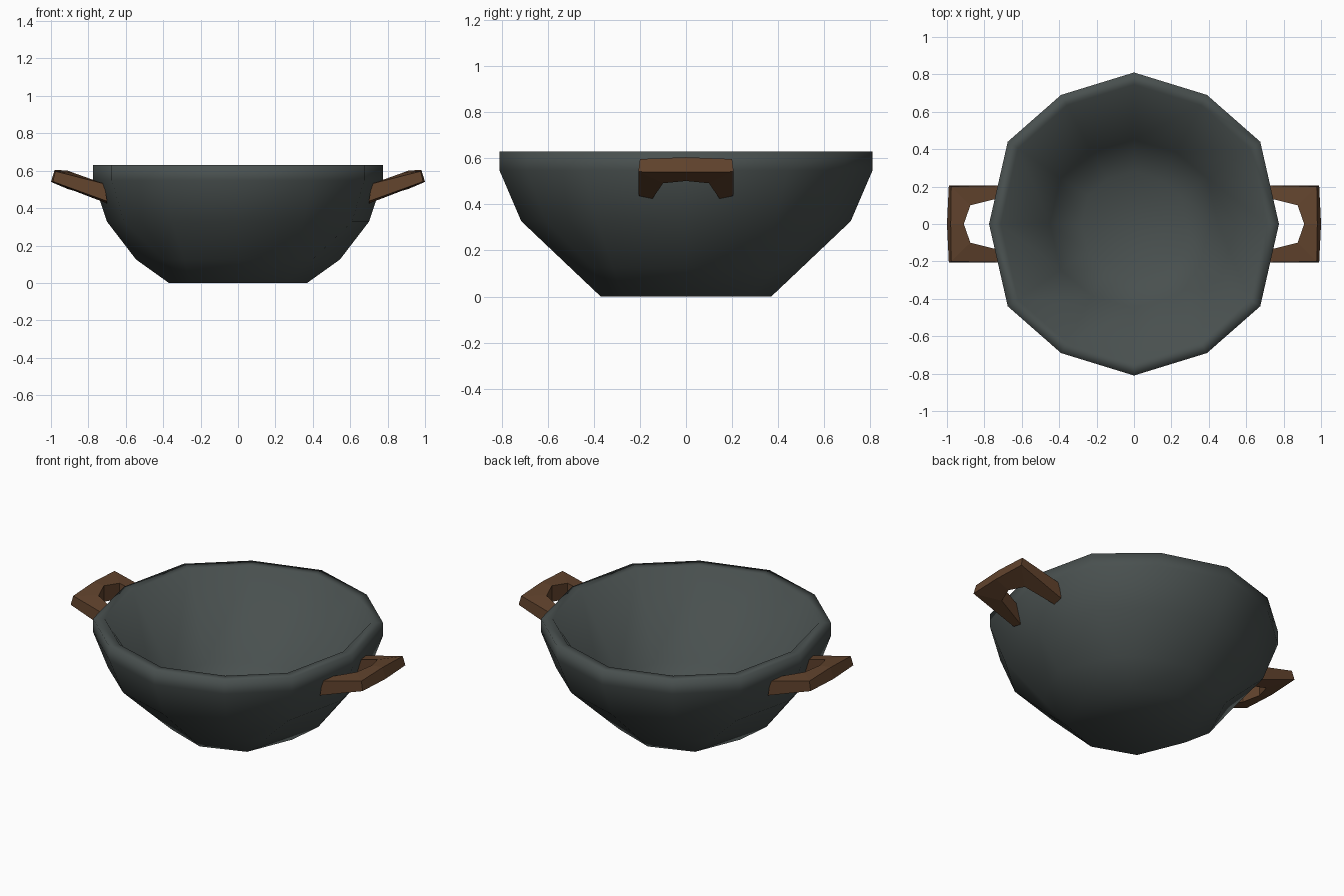
import bpy, bmesh, math

if "Cube" in bpy.data.objects:
    bpy.data.objects.remove(bpy.data.objects["Cube"])


def material(name, rgb):
    m = bpy.data.materials.new(name)
    m.diffuse_color = (*rgb, 1)
    m.use_nodes = True
    m.node_tree.nodes["Principled BSDF"].inputs["Base Color"].default_value = m.diffuse_color
    return m


iron = material("dark iron", (0.066, 0.080, 0.078))
wood = material("brown wood", (0.12, 0.056, 0.026))


def finish(bm, name, mat, angle=None):
    bmesh.ops.remove_doubles(bm, verts=bm.verts, dist=0.0005)
    bmesh.ops.recalc_face_normals(bm, faces=bm.faces)
    me = bpy.data.meshes.new(name)
    bm.to_mesh(me)
    bm.free()
    me.materials.append(mat)
    ob = bpy.data.objects.new(name, me)
    bpy.context.collection.objects.link(ob)
    if angle:
        bpy.ops.object.select_all(action='DESELECT')
        ob.select_set(True)
        bpy.context.view_layer.objects.active = ob
        bpy.ops.object.shade_smooth_by_angle(angle=math.radians(angle))
    return ob


def loft(bm, rings):
    # skin a list of closed rings and cap both ends
    loops = [[bm.verts.new(p) for p in r] for r in rings]
    n = len(loops[0])
    for a, b in zip(loops, loops[1:]):
        for i in range(n):
            j = (i + 1) % n
            bm.faces.new((a[i], a[j], b[j], b[i]))
    bm.faces.new(loops[0])
    bm.faces.new(loops[-1])


def full_ring(quarter, rx, ry, z):
    # mirror a quarter outline into a twelve-point ring
    half = quarter + [(-x, y) for x, y in quarter[-2::-1]]
    ring = half + [(x, -y) for x, y in half[-2:0:-1]]
    return [(x * rx, y * ry, z) for x, y in ring]


# twelve-sided wall outline, and the eight-sided base it narrows to
wall = [(1, 0), (0.871, 0.543), (0.503, 0.852), (0, 1)]
base = [(1, 0), (0.69, 0.75), (0.69, 0.75), (0, 1)]
low = [(1, 0), (0.73, 0.63), (0.53, 0.81), (0, 1)]

# bowl: outer wall up to the rim, then lip, sloping inside and floor
profile = [(base, 0.37, 0.37, 0), (low, 0.545, 0.502, 0.125),
           (wall, 0.70, 0.715, 0.327), (wall, 0.775, 0.81, 0.548),
           (wall, 0.775, 0.81, 0.63), (wall, 0.712, 0.745, 0.63),
           (wall, 0.45, 0.45, 0.17), (wall, 0.28, 0.28, 0.06)]
bm = bmesh.new()
loft(bm, [full_ring(*p) for p in profile])
finish(bm, "bowl", iron, 180)

# handles: tilted U-shaped grips; each section is
# inner top, outer top, outer bottom, inner bottom
sections = [
    [(0.715, 0.14, 0.53), (0.715, 0.205, 0.53), (0.70, 0.205, 0.437), (0.70, 0.145, 0.425)],
    [(0.875, 0.10, 0.587), (0.977, 0.20, 0.597), (0.99, 0.207, 0.542), (0.875, 0.10, 0.492)],
    [(0.91, 0, 0.60), (0.98, 0, 0.605), (1.0, 0, 0.54), (0.91, 0, 0.502)],
]
path = sections + [[(x, -y, z) for x, y, z in s] for s in sections[1::-1]]
for side, name in ((1, "right_handle"), (-1, "left_handle")):
    bm = bmesh.new()
    loft(bm, [[(side * x, y, z) for x, y, z in s] for s in path])
    finish(bm, name, wood)
